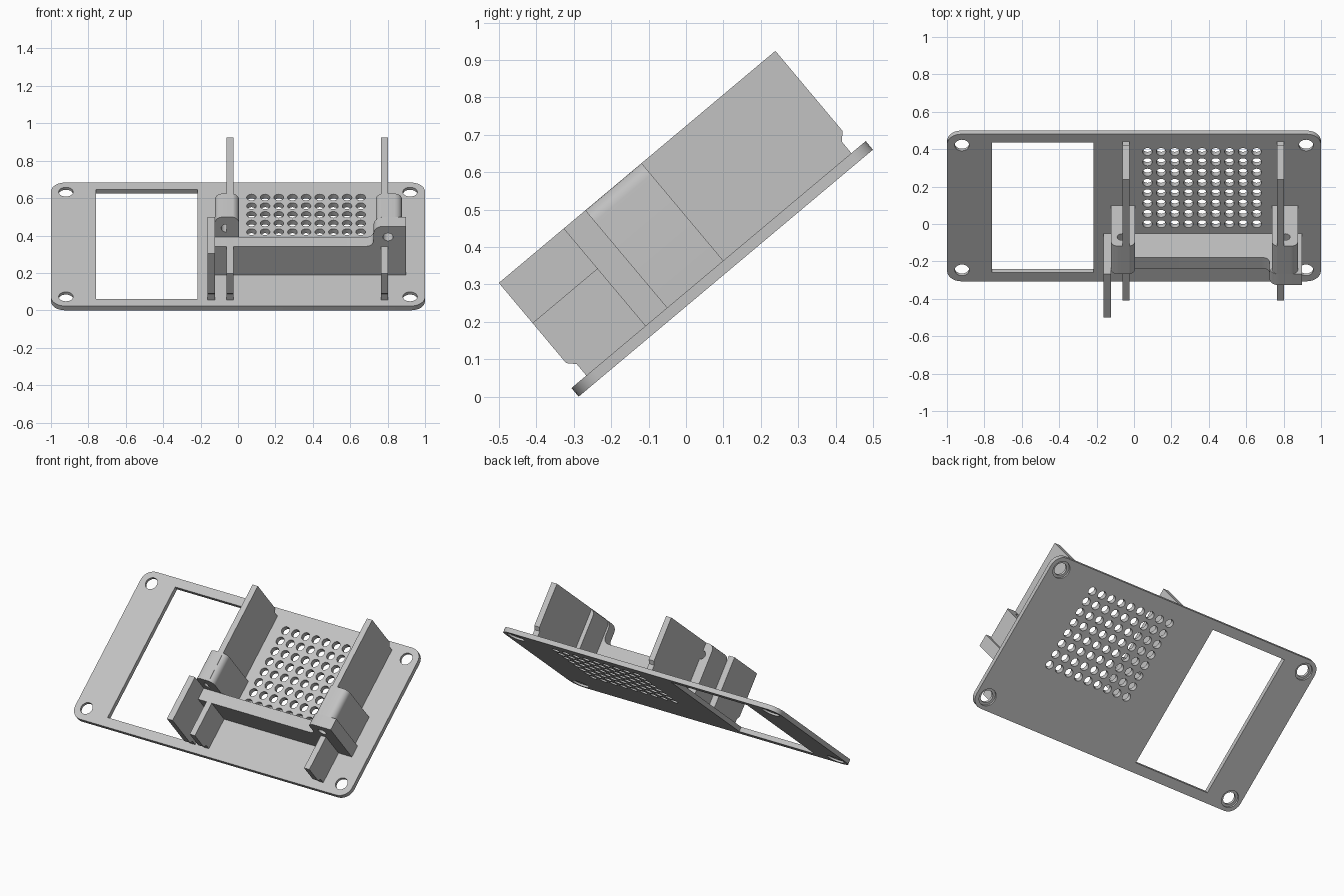
import bpy, bmesh, math
from mathutils import Vector

if "Cube" in bpy.data.objects:
    bpy.data.objects.remove(bpy.data.objects["Cube"])

TILT = math.radians(40)
PLATE = 0.03          # plate thickness
LENGTH = 1.027        # plate size along the slope
BASE = PLATE - 0.002  # parts sink slightly into the plate
TOP, LOW = 0.37, 0.23
FRONT, BACK, STEP = 0.258, 0.3345, 0.53

grey = bpy.data.materials.new("light_grey")
grey.use_nodes = True
colour = (0.54, 0.54, 0.54, 1)
grey.diffuse_color = colour
grey.node_tree.nodes["Principled BSDF"].inputs["Base Color"].default_value = colour


def rounded(corners, steps=6):
    """Outline with corners given as (a, b, radius)."""
    out = []
    for i, (a, b, r) in enumerate(corners):
        p = Vector((a, b))
        if not r:
            out.append(p)
            continue
        before = (Vector(corners[i - 1][:2]) - p).normalized()
        after = (Vector(corners[(i + 1) % len(corners)][:2]) - p).normalized()
        centre = p + (before + after) * r
        for k in range(steps + 1):
            t = k / steps * math.pi / 2
            out.append(centre - after * r * math.cos(t) - before * r * math.sin(t))
    return out


def rectangle(a0, b0, a1, b1, r=0):
    return rounded([(a0, b0, r), (a1, b0, r), (a1, b1, r), (a0, b1, r)])


def circle(a, b, r, sides=20):
    return [Vector((a + r * math.cos(2 * math.pi * k / sides),
                    b + r * math.sin(2 * math.pi * k / sides))) for k in range(sides)]


def add_prism(bm, outline, axis, start, end):
    """Extrude an outline along axis 0 (width), 1 (slope) or 2 (plate normal)."""
    def place(p, d):
        co = list(p)
        co.insert(axis, d)
        return co
    lo = [bm.verts.new(place(p, start)) for p in outline]
    hi = [bm.verts.new(place(p, end)) for p in outline]
    bm.faces.new(lo)
    bm.faces.new(hi[::-1])
    for i in range(len(lo)):
        j = (i + 1) % len(lo)
        bm.faces.new((lo[j], lo[i], hi[i], hi[j]))


def make(name, prisms):
    bm = bmesh.new()
    for prism in prisms:
        add_prism(bm, *prism)
    bmesh.ops.recalc_face_normals(bm, faces=bm.faces[:])
    mesh = bpy.data.meshes.new(name)
    bm.to_mesh(mesh)
    bm.free()
    ob = bpy.data.objects.new(name, mesh)
    bpy.context.collection.objects.link(ob)
    ob.rotation_euler.x = TILT
    ob.location.y = -0.287
    mesh.materials.append(grey)
    return ob


def cut(ob, prisms):
    cutter = make("cutter", prisms)
    cutter.hide_render = True
    mod = ob.modifiers.new("cut", "BOOLEAN")
    mod.object = cutter
    mod.operation = "DIFFERENCE"
    mod.solver = "EXACT"
    bpy.context.view_layer.update()
    result = ob.evaluated_get(bpy.context.evaluated_depsgraph_get())
    mesh = bpy.data.meshes.new_from_object(result)
    ob.modifiers.clear()
    ob.data = mesh
    bpy.data.objects.remove(cutter)


def smooth(ob):
    bpy.ops.object.select_all(action="DESELECT")
    ob.select_set(True)
    bpy.context.view_layer.objects.active = ob
    bpy.ops.object.shade_smooth_by_angle(angle=math.radians(30))


# Base plate with window, vent grid and countersunk corner holes
plate = make("base_plate", [(rectangle(-1, 0, 1, LENGTH, 0.075), 2, 0, PLATE)])
holes = [(rectangle(-0.759, 0.06, -0.216, 0.97), 2, -0.1, 0.1)]
for col in range(9):
    for row in range(8):
        holes.append((circle(0.072 + 0.073 * col, 0.4 + 0.072 * row, 0.026, 16),
                      2, -0.1, 0.1))
corners = [(x, u) for x in (-0.92, 0.92) for u in (0.078, LENGTH - 0.078)]
holes += [(circle(x, u, 0.039), 2, -0.1, 0.1) for x, u in corners]
cut(plate, holes)
cut(plate, [(circle(x, u, 0.055), 2, -0.1, 0.012) for x, u in corners])
smooth(plate)

# Two long side walls, low at the front and relieved next to the plate
foot = [(0.052, BASE), (0.052, 0.07), (0.032, 0.09)]
wall = foot + [(0.032, LOW), (BACK, LOW), (BACK, TOP), (0.997, TOP),
               (0.997, 0.09), (0.977, 0.07), (0.977, BASE)]
for name, x in (("right_wall", -0.043), ("left_wall", 0.783)):
    make(name, [(wall, 0, x - 0.019, x + 0.019)])

# Full-height slab outside the right wall
slab = foot + [(0.032, TOP), (BACK, TOP), (BACK, BASE)]
make("outer_slab", [(slab, 0, -0.163, -0.122)])

# Cross wall rising to a rounded block at its left end
profile = rounded([(-0.123, BASE, 0), (0.898, BASE, 0), (0.898, TOP, 0),
                   (0.725, TOP, 0.05), (0.725, LOW, 0.04), (-0.123, LOW, 0)])
cross = make("cross_wall", [(profile, 1, FRONT, BACK)])
cut(cross, [(circle(0.802, 0.295, 0.027), 1, 0.2, 0.4)])
smooth(cross)

# Rounded screw bosses around both walls
for name, x0, x1, hole in (("right_boss", -0.123, 0.005, -0.063),
                           ("left_boss", 0.737, 0.877, 0.808)):
    outline = rounded([(x0, BASE, 0), (x1, BASE, 0), (x1, TOP, 0.04), (x0, TOP, 0.04)])
    boss = make(name, [(outline, 1, BACK, STEP)])
    cut(boss, [(circle(hole, 0.293, 0.027), 1, 0.2, 0.6)])
    smooth(boss)
